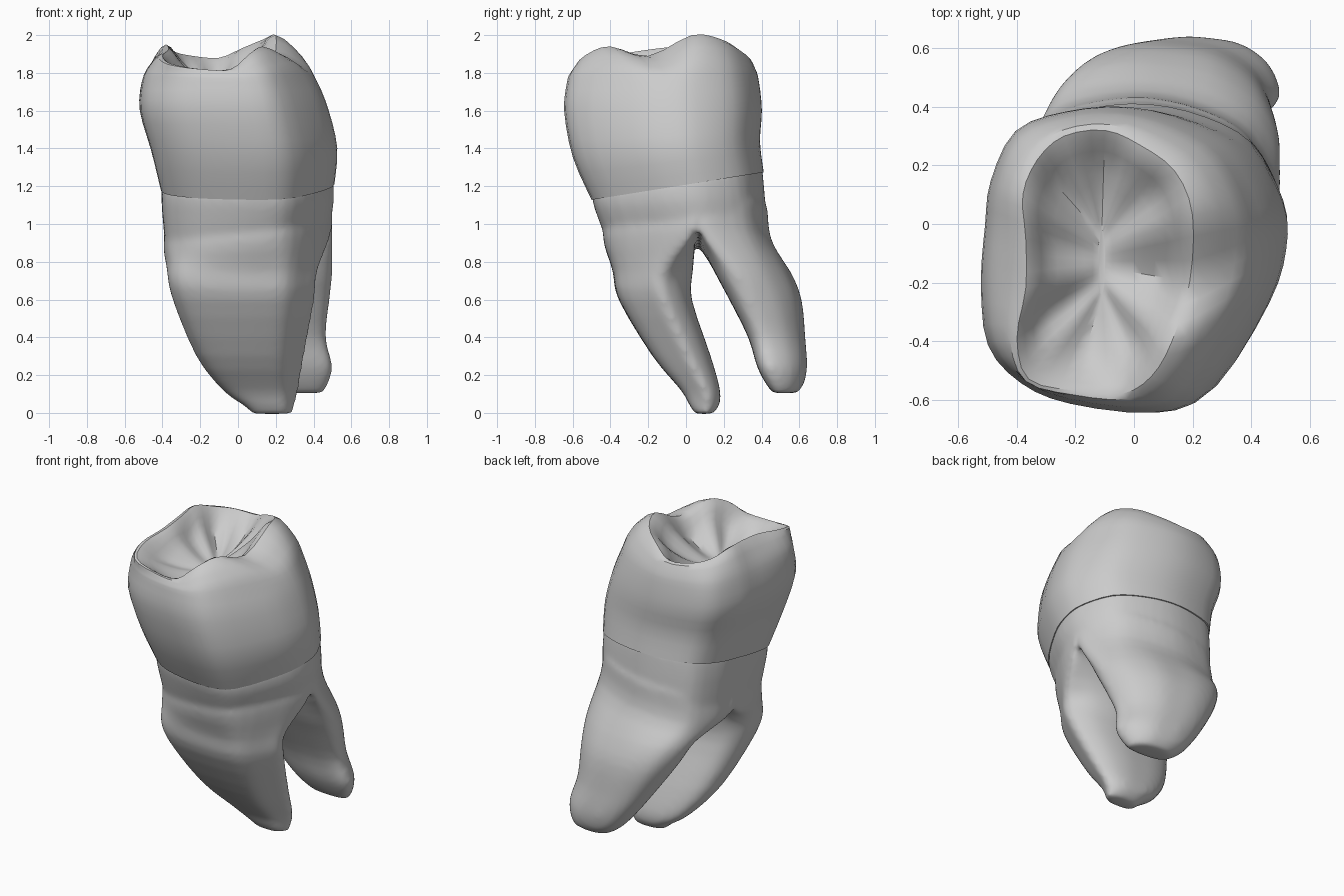
import bpy, bmesh, math
from mathutils import Vector

cube = bpy.data.objects.get("Cube")
if cube:
    bpy.data.objects.remove(cube)

mat = bpy.data.materials.new("tooth_grey")
mat.use_nodes = True
GREY = (0.6, 0.6, 0.6, 1)
mat.diffuse_color = GREY
mat.node_tree.nodes["Principled BSDF"].inputs["Base Color"].default_value = GREY


def blend(a, b, c, d, t):
    """Smooth curve through b and c."""
    return 0.5 * (2 * b + (c - a) * t + (2 * a - 5 * b + 4 * c - d) * t * t
                  + (3 * b - a - 3 * c + d) * t ** 3)


def resample(pts, steps, closed):
    n, out = len(pts), []
    for i in range(n if closed else n - 1):
        ids = [i - 1, i, i + 1, i + 2]
        ids = [k % n if closed else min(max(k, 0), n - 1) for k in ids]
        out += [blend(*[pts[k] for k in ids], s / steps) for s in range(steps)]
    return out if closed else out + [pts[-1]]


def ring(outline, z, x0, x1, y0, y1, tilt=0):
    """Fit a unit outline into a box; tilt raises it towards the back."""
    pts = []
    for u, v in outline:
        x = (x0 + x1 + u * (x1 - x0)) / 2
        y = (y0 + y1 + v * (y1 - y0)) / 2
        pts.append(Vector((x, y, z + tilt * (y + 0.05))))
    return pts


def loft(bm, rings, steps=3):
    rings = [resample(r, 3, True) for r in rings]
    columns = [resample(list(c), steps, False) for c in zip(*rings)]
    grid = [[bm.verts.new(p) for p in c] for c in columns]
    for i, col in enumerate(grid):
        nxt = grid[(i + 1) % len(grid)]
        for j in range(len(col) - 1):
            bm.faces.new((col[j], nxt[j], nxt[j + 1], col[j + 1]))
    for end in (0, -1):
        bm.faces.new([c[end] for c in grid])
    bmesh.ops.recalc_face_normals(bm, faces=bm.faces)


def finish(bm, name):
    mesh = bpy.data.meshes.new(name)
    bm.to_mesh(mesh)
    bm.free()
    obj = bpy.data.objects.new(name, mesh)
    bpy.context.collection.objects.link(obj)
    mesh.materials.append(mat)
    bpy.ops.object.select_all(action="DESELECT")
    obj.select_set(True)
    bpy.context.view_layer.objects.active = obj
    return obj


# Plan of the crown and of the neck, counter-clockwise from the +x side
PLAN = [(.52, -.1), (.51, .06), (.4, .25), (.22, .35), (0, .4), (-.22, .385),
        (-.4, .32), (-.49, .15), (-.51, 0), (-.525, -.2), (-.5, -.41),
        (-.38, -.54), (-.2, -.61), (.1, -.64), (.28, -.57), (.46, -.29)]
PLAN = [(x / .525, (y + .12) / .52) for x, y in PLAN]

# Crown: side wall, cusped rim, then the grooved biting surface
RIM = [(.19, -.2, 1.89), (.2, .03, 2), (.14, .18, 1.98), (.02, .27, 1.93),
       (-.1, .32, 1.88), (-.24, .3, 1.89), (-.33, .22, 1.91), (-.38, .1, 1.95),
       (-.37, -.05, 1.94), (-.37, -.22, 1.92), (-.4, -.39, 1.89),
       (-.36, -.53, 1.85), (-.2, -.57, 1.82), (-.04, -.58, 1.82),
       (.06, -.52, 1.9), (.13, -.4, 1.94)]
rim = [Vector(p) for p in RIM]
wall = [ring(PLAN, 1.2, -.41, .51, -.5, .41, .16),
        ring(PLAN, 1.4, -.46, .525, -.6, .39, .08),
        ring(PLAN, 1.6, -.52, .48, -.645, .4),
        ring(PLAN, 1.75, -.51, .42, -.63, .385)]
shoulder = [a.lerp(b, .5) + Vector(((a - b).x * .18, (a - b).y * .18, .01))
            for a, b in zip(wall[-1], rim)]


def basin(sx, sy, z, groove):
    """Rim outline shrunk towards the fissure, with alternating grooves."""
    return [Vector((-.11 + (p.x + .11) * sx, -.13 + (p.y + .13) * sy,
                    z + (p.z - 1.9) * sx + (groove if i % 2 else -groove)))
            for i, p in enumerate(rim)]


bm = bmesh.new()
loft(bm, wall + [shoulder, rim, basin(.7, .75, 1.81, .02),
                 basin(.35, .5, 1.745, .012), basin(.04, .25, 1.71, 0)])
finish(bm, "crown")
bpy.ops.object.shade_smooth_by_angle(angle=math.radians(35))


# Neck and two roots, fused into one surface
def slope(pts):
    """Lower a ring towards the -x side, where the fork sits deeper."""
    return [p + Vector((0, 0, .11 * (p.x - .5))) for p in pts]


bm = bmesh.new()
loft(bm, [ring(PLAN, 1.24, -.4, .5, -.5, .4, .16),
          ring(PLAN, 1.12, -.405, .508, -.485, .415, .08),
          slope(ring(PLAN, .97, -.385, .48, -.425, .43))])

# Root cross-sections: wedge with a front corner, and a back-bulging oval
FRONT_PLAN = [(1, .2), (.92, .5), (.7, .8), (.35, .98), (-.05, 1), (-.45, .95),
              (-.78, .75), (-.95, .4), (-1, 0), (-.98, -.4), (-.86, -.75),
              (-.6, -.93), (-.2, -1), (.25, -1), (.6, -.87), (.87, -.25)]
REAR_PLAN = [(1, -.5), (.95, -.1), (.77, .4), (.42, .82), (0, .97), (-.4, 1),
             (-.75, .82), (-.95, .4), (-1, 0), (-.9, -.5), (-.6, -.8),
             (-.2, -.95), (.1, -1), (.4, -1), (.7, -.95), (.92, -.8)]
FRONT_ROOT = [(.75, -.375, .42, -.385, .035), (.6, -.345, .405, -.355, .03),
              (.3, -.22, .35, -.175, .13), (.12, -.08, .32, -.025, .18),
              (.04, .03, .3, .02, .175), (-.005, .08, .29, .05, .14)]
REAR_ROOT = [(.75, -.3, .5, .15, .55), (.6, -.22, .485, .23, .61),
             (.4, -.09, .465, .33, .63), (.25, .02, .5, .375, .64),
             (.16, .1, .48, .42, .625), (.105, .18, .45, .46, .59)]


def split(z, inset, limit):
    """One half of the neck outline, cut straight across."""
    half = ring(PLAN, z, inset - .395, .5 - inset, inset - .44, .45 - inset)
    return slope([Vector((p.x, limit(p.y), p.z)) for p in half])


for plan, root, limit in ((FRONT_PLAN, FRONT_ROOT, lambda y: min(y, .05)),
                          (REAR_PLAN, REAR_ROOT, lambda y: max(y, .07))):
    loft(bm, [split(1.14, .02, limit), split(.97, 0, limit)]
         + [ring(plan, *r) for r in root])
roots = finish(bm, "roots")
remesh = roots.modifiers.new("fuse", "REMESH")
remesh.mode = "VOXEL"
remesh.voxel_size = 0.016
remesh.use_smooth_shade = True
smooth = roots.modifiers.new("soften", "SMOOTH")
smooth.factor = 0.5
smooth.iterations = 12
